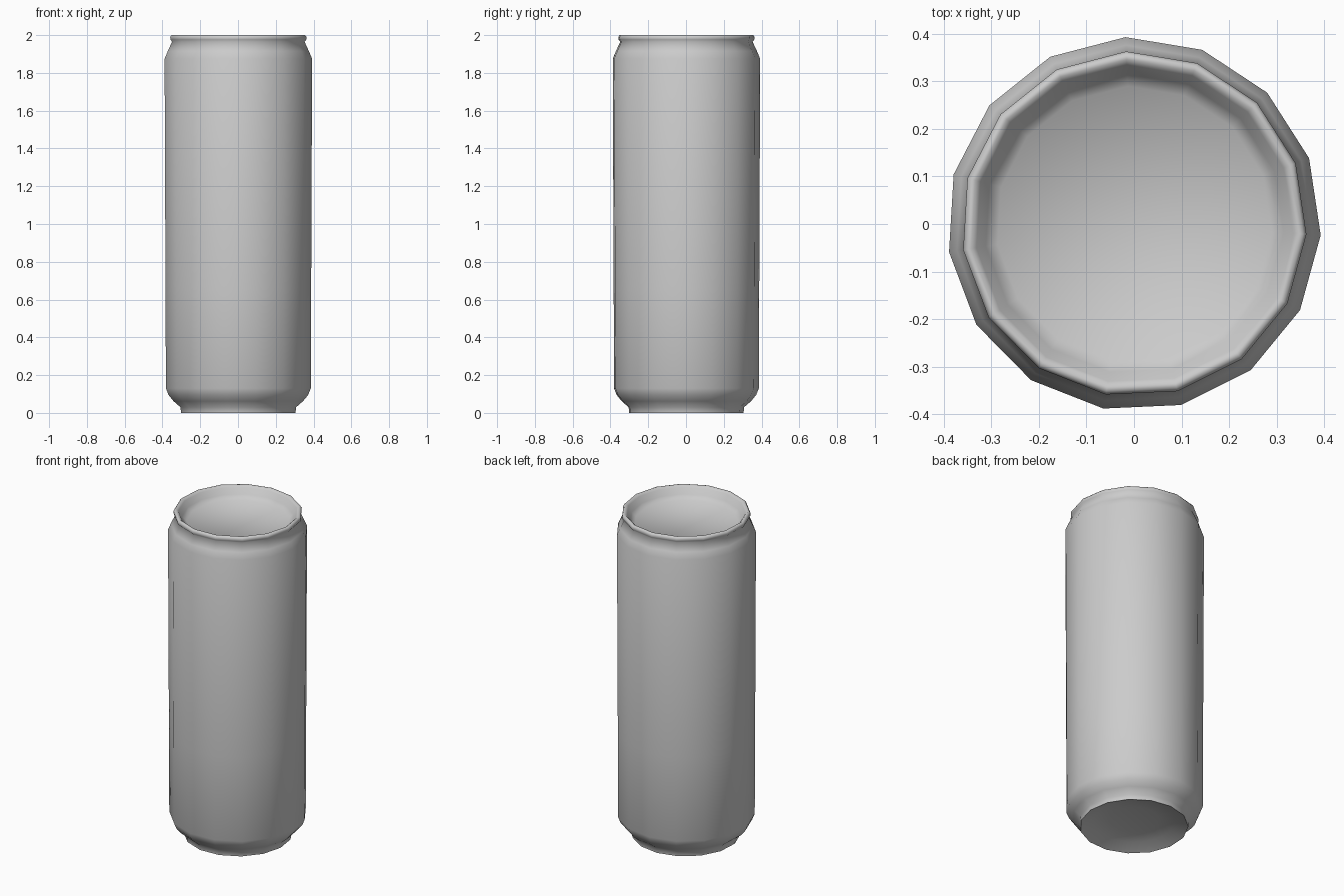
import bpy, bmesh, math

if "Cube" in bpy.data.objects:
    bpy.data.objects.remove(bpy.data.objects["Cube"])

SIDES = 15
START = math.radians(92.6)


def lathe(name, profile, cap_end=False):
    """Revolve a list of (radius, z) points into a faceted ring shell."""
    bm = bmesh.new()
    rings = []
    for r, z in profile:
        rings.append([bm.verts.new((r * math.cos(START + i * math.tau / SIDES),
                                    r * math.sin(START + i * math.tau / SIDES), z))
                      for i in range(SIDES)])
    for a, b in zip(rings, rings[1:]):
        for i in range(SIDES):
            j = (i + 1) % SIDES
            bm.faces.new((a[i], a[j], b[j], b[i]))
    bm.faces.new(rings[-1])                 # recessed lid
    bm.faces.new(list(reversed(rings[0])))  # base panel
    bmesh.ops.recalc_face_normals(bm, faces=bm.faces)
    mesh = bpy.data.meshes.new(name)
    bm.to_mesh(mesh)
    bm.free()
    obj = bpy.data.objects.new(name, mesh)
    bpy.context.collection.objects.link(obj)
    bpy.ops.object.select_all(action='DESELECT')
    obj.select_set(True)
    bpy.context.view_layer.objects.active = obj
    bpy.ops.object.shade_smooth_by_angle(angle=math.radians(75))
    return obj


lathe("drink_can", [
    # shallow hollow under the base
    (0.14, 0.045), (0.23, 0.03), (0.305, 0.0),
    # foot and lower shoulder
    (0.308, 0.03), (0.345, 0.062), (0.372, 0.095), (0.386, 0.13),
    # side wall
    (0.388, 0.65), (0.393, 1.875),
    # neck
    (0.376, 1.915), (0.353, 1.965),
    # rolled rim
    (0.362, 1.976), (0.363, 1.99), (0.356, 2.0), (0.346, 2.0), (0.335, 1.99),
    # inner slope to the lid
    (0.315, 1.955), (0.29, 1.93),
])
